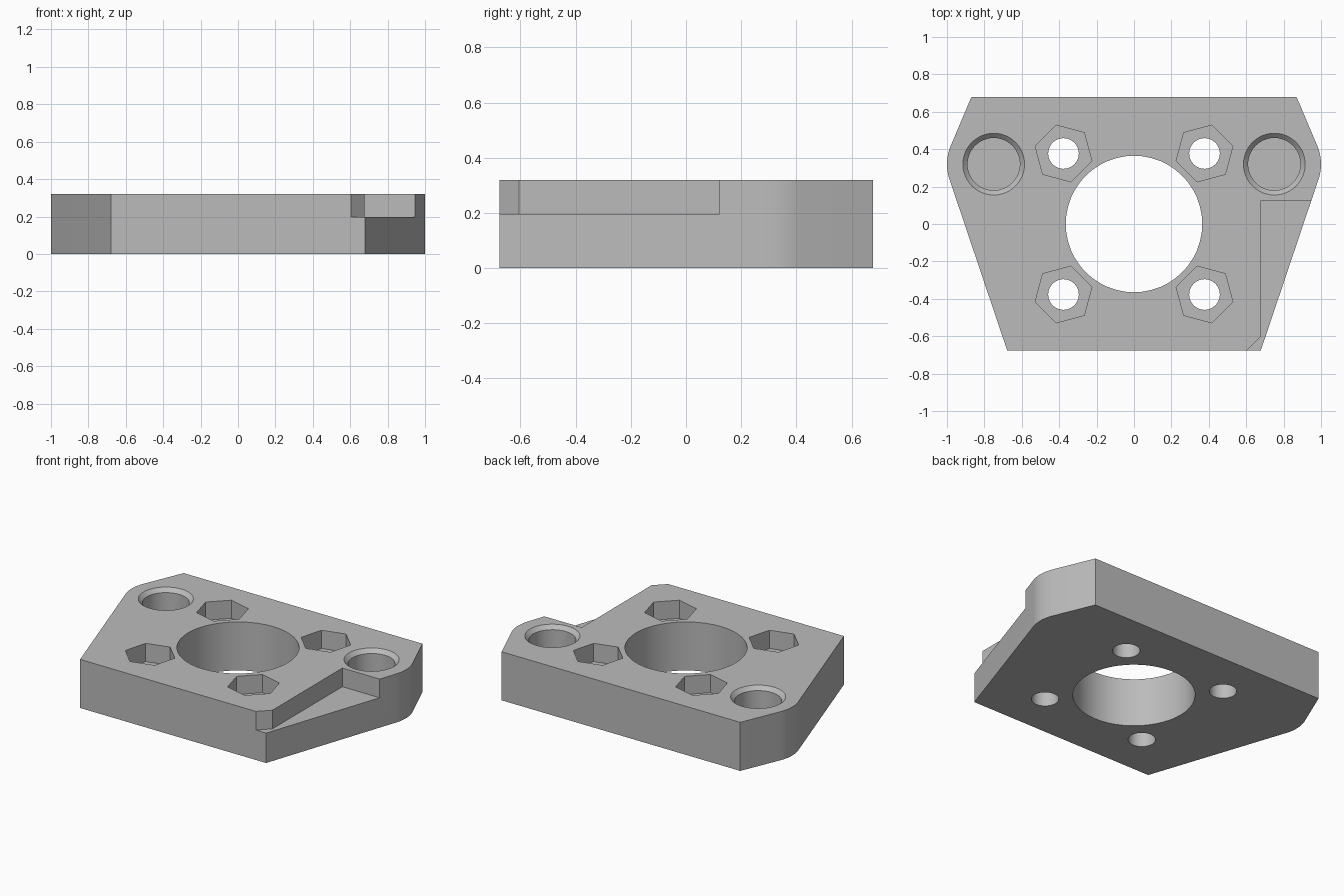
import bpy
from math import cos, sin, radians, pi

cube = bpy.data.objects.get("Cube")
if cube:
    bpy.data.objects.remove(cube, do_unlink=True)

grey = bpy.data.materials.new("plain grey")
grey.use_nodes = True
colour = (0.5, 0.5, 0.5, 1)
grey.diffuse_color = colour
grey.node_tree.nodes["Principled BSDF"].inputs["Base Color"].default_value = colour

HEIGHT = 0.32
STEP_Z = 0.197
BOLT = 0.377          # bolt offset from the centre
EAR_X, EAR_Y, EAR_R = 0.75, 0.32, 0.25


def loft(name, rings):
    """Closed solid through stacked rings, each a (z, outline) pair."""
    n = len(rings[0][1])
    verts = [(x, y, z) for z, outline in rings for x, y in outline]
    faces = [list(range(n))[::-1], list(range(len(verts) - n, len(verts)))]
    for r in range(len(rings) - 1):
        a, b = r * n, (r + 1) * n
        faces += [(a + i, a + (i + 1) % n, b + (i + 1) % n, b + i) for i in range(n)]
    mesh = bpy.data.meshes.new(name)
    mesh.from_pydata(verts, [], faces)
    mesh.materials.append(grey)
    obj = bpy.data.objects.new(name, mesh)
    bpy.context.collection.objects.link(obj)
    return obj


def circle(x, y, r, n=48, start=0.0):
    return [(x + r * cos(start + 2 * pi * i / n), y + r * sin(start + 2 * pi * i / n))
            for i in range(n)]


def cut(body, cutter):
    cutter.hide_render = True
    mod = body.modifiers.new(cutter.name, "BOOLEAN")
    mod.operation = "DIFFERENCE"
    mod.solver = "EXACT"
    mod.object = cutter
    bpy.context.view_layer.objects.active = body
    bpy.ops.object.modifier_apply(modifier=mod.name)
    bpy.data.objects.remove(cutter, do_unlink=True)


# Plate with tapered sides and rounded ears
right = [(0.678, -0.676)]
for i in range(9):
    a = radians(-18.6 + 41.4 * i / 8)
    right.append((EAR_X + EAR_R * cos(a), EAR_Y + EAR_R * sin(a)))
right.append((0.87, 0.678))
outline = right + [(-x, y) for x, y in reversed(right)]
plate = loft("mounting_plate", [(0, outline), (HEIGHT, outline)])

# Large centre bore
bore = circle(0, 0, 0.365)
cut(plate, loft("centre_bore", [(-0.1, bore), (0.5, bore)]))

# Four bolt holes with hexagonal nut pockets
for sx in (-1, 1):
    for sy in (-1, 1):
        x, y = sx * BOLT, sy * BOLT
        nut = circle(x, y, 0.157, 6, radians(-45 * sx * sy))
        cut(plate, loft("nut_pocket", [(HEIGHT - 0.12, nut), (0.5, nut)]))
        hole = circle(x, y, 0.082, 32)
        cut(plate, loft("bolt_hole", [(-0.1, hole), (0.5, hole)]))

# Two blind round pockets with bevelled rims
for sx in (-1, 1):
    wall = circle(sx * EAR_X, EAR_Y, 0.14)
    flare = circle(sx * EAR_X, EAR_Y, 0.19)
    cut(plate, loft("round_pocket", [(0.06, wall), (HEIGHT - 0.025, wall),
                                     (HEIGHT + 0.025, flare)]))

# Lowered ledge on the front left side
ledge = [(0.505, -0.775), (1.2, -0.775), (1.2, 0.122), (0.675, 0.122), (0.675, -0.605)]
cut(plate, loft("side_ledge", [(STEP_Z, ledge), (0.5, ledge)]))

# Smooth curved walls, keep edges sharp
bpy.ops.object.select_all(action="DESELECT")
plate.select_set(True)
bpy.context.view_layer.objects.active = plate
bpy.ops.object.shade_smooth_by_angle(angle=radians(20))
